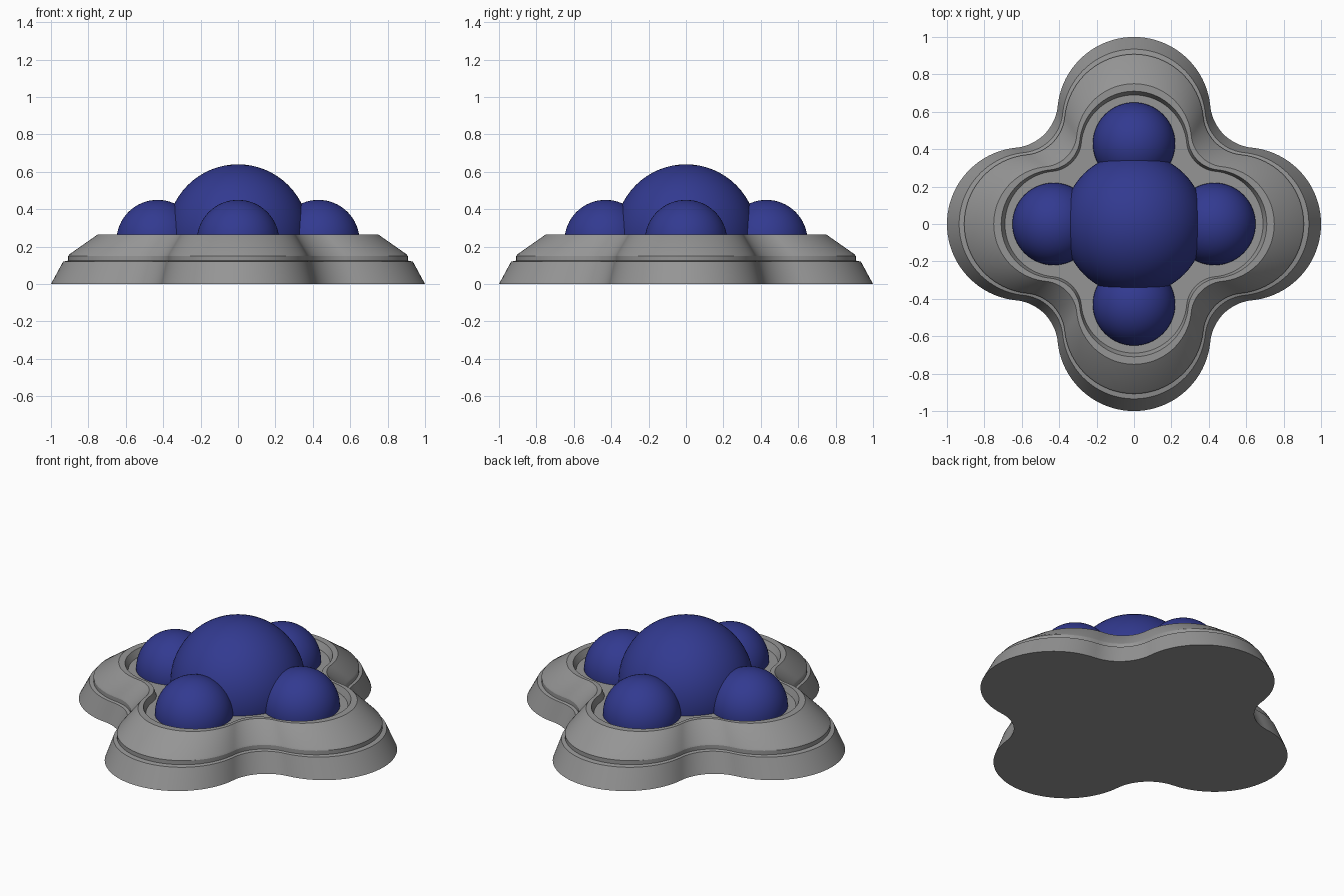
import bpy, bmesh, math
from mathutils import Vector

cube = bpy.data.objects.get("Cube")
if cube:
    bpy.data.objects.remove(cube, do_unlink=True)


def material(name, color):
    mat = bpy.data.materials.new(name)
    mat.use_nodes = True
    mat.diffuse_color = color
    mat.node_tree.nodes["Principled BSDF"].inputs["Base Color"].default_value = color
    return mat


GREY = material("stone grey", (0.30, 0.30, 0.30, 1))
BLUE = material("deep blue", (0.032, 0.042, 0.28, 1))
FLOOR_Z = 0.225


def finish(name, bm, mat, angle):
    bmesh.ops.recalc_face_normals(bm, faces=bm.faces)
    mesh = bpy.data.meshes.new(name)
    bm.to_mesh(mesh)
    bm.free()
    mesh.materials.append(mat)
    obj = bpy.data.objects.new(name, mesh)
    bpy.context.collection.objects.link(obj)
    bpy.ops.object.select_all(action="DESELECT")
    obj.select_set(True)
    bpy.context.view_layer.objects.active = obj
    bpy.ops.object.shade_smooth_by_angle(angle=math.radians(angle))


def arc(cx, cy, r, start, end, steps):
    return [Vector((cx + r * math.cos(a), cy + r * math.sin(a)))
            for a in (start + (end - start) * i / steps for i in range(steps))]


def clover_outline():
    """Four round lobes joined by tangent concave fillets."""
    lobe_c, lobe_r, fillet_c = 0.59, 0.41, 0.655
    fillet_r = math.hypot(fillet_c - lobe_c, fillet_c) - lobe_r
    tangent = math.atan2(fillet_c, fillet_c - lobe_c)
    quarter = arc(lobe_c, 0, lobe_r, -tangent, tangent, 40)
    quarter += arc(fillet_c, fillet_c, fillet_r,
                   tangent + math.pi, math.pi * 1.5 - tangent, 20)
    points = []
    for k in range(4):
        c, s = math.cos(k * math.pi / 2), math.sin(k * math.pi / 2)
        points += [(p.x * c - p.y * s, p.x * s + p.y * c) for p in quarter]
    return points


# Clover base: the outline scaled along a stepped profile (scale, height)
profile = [(1, 0), (0.935, 0.12), (0.908, 0.125), (0.908, 0.15), (0.90, 0.16),
           (0.75, 0.265), (0.71, 0.265), (0.69, FLOOR_Z)]
bm = bmesh.new()
outline = clover_outline()
rings = [[bm.verts.new((x * s, y * s, z)) for x, y in outline] for s, z in profile]
for low, high in zip(rings, rings[1:]):
    for i in range(len(outline)):
        j = (i + 1) % len(outline)
        bm.faces.new((low[i], low[j], high[j], high[i]))
bm.faces.new(rings[0])
bm.faces.new(rings[-1])
finish("clover_base", bm, GREY, 20)


def dome(name, x, y, z, radius):
    """Sphere cut off just below the dish floor."""
    bm = bmesh.new()
    bmesh.ops.create_uvsphere(bm, u_segments=64, v_segments=32, radius=radius)
    bmesh.ops.translate(bm, verts=bm.verts, vec=(x, y, z))
    geom = bm.verts[:] + bm.edges[:] + bm.faces[:]
    bmesh.ops.bisect_plane(bm, geom=geom, plane_co=(0, 0, FLOOR_Z - 0.01),
                           plane_no=(0, 0, 1), clear_inner=True)
    finish(name, bm, BLUE, 40)


# Central dome and the four smaller domes around it
dome("central_dome", 0, 0, 0.26, 0.38)
for side, x, y in (("left", 1, 0), ("right", -1, 0), ("front", 0, -1), ("back", 0, 1)):
    dome(side + "_dome", 0.43 * x, 0.43 * y, 0.23, 0.22)
